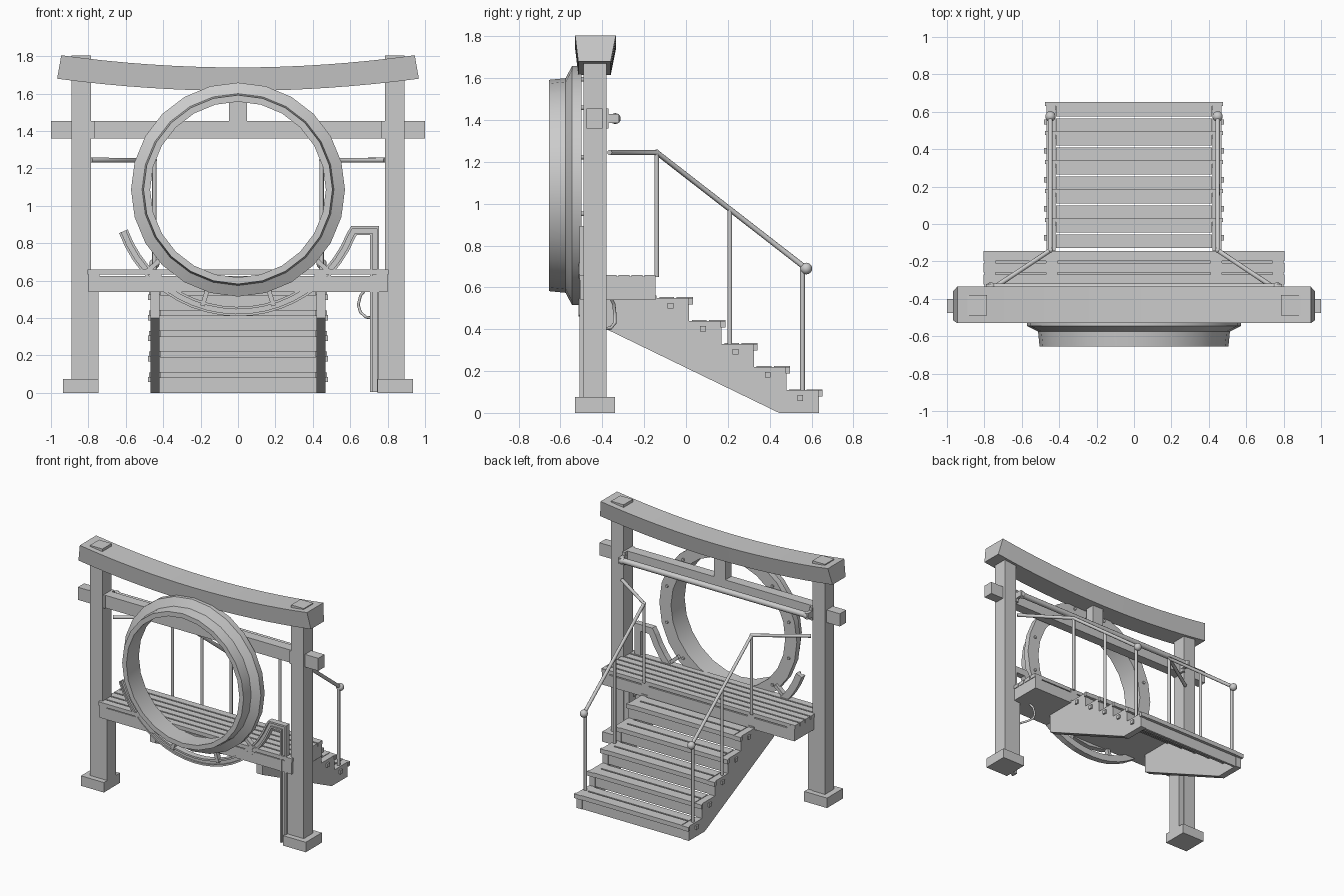
import bpy, bmesh, math
from mathutils import Vector

if "Cube" in bpy.data.objects:
    bpy.data.objects.remove(bpy.data.objects["Cube"])

def finish(name, bm, smooth=False):
    bmesh.ops.recalc_face_normals(bm, faces=bm.faces[:])
    me = bpy.data.meshes.new(name)
    bm.to_mesh(me)
    bm.free()
    ob = bpy.data.objects.new(name, me)
    bpy.context.collection.objects.link(ob)
    if smooth:
        bpy.ops.object.select_all(action='DESELECT')
        ob.select_set(True)
        bpy.context.view_layer.objects.active = ob
        bpy.ops.object.shade_smooth_by_angle(angle=math.radians(29))
    return ob

def loft(name, sections, closed=False, smooth=False):
    bm = bmesh.new()
    rings = [[bm.verts.new(p) for p in s] for s in sections]
    n = len(rings[0])
    for i in range(len(rings) if closed else len(rings) - 1):
        a, b = rings[i], rings[(i + 1) % len(rings)]
        for k in range(n):
            bm.faces.new((a[k], a[(k + 1) % n], b[(k + 1) % n], b[k]))
    if not closed:
        bm.faces.new(rings[0])
        bm.faces.new(rings[-1])
    return finish(name, bm, smooth)

def box(name, x0, x1, y0, y1, z0, z1):
    return loft(name, [[(x0, y0, z), (x1, y0, z), (x1, y1, z), (x0, y1, z)] for z in (z0, z1)])

def rod(name, pts, r, sides=10):
    pts = [Vector(p) for p in pts]
    d = bpy.data.curves.new(name, 'CURVE')
    d.dimensions = '3D'
    sp = d.splines.new('POLY')
    sp.points.add(len(pts) - 1)
    for q, p in zip(sp.points, pts):
        q.co = (*p, 1)
    d.bevel_depth, d.bevel_resolution, d.use_fill_caps = r, max(0, sides // 2 - 2), True
    ob = bpy.data.objects.new(name, d)
    bpy.context.collection.objects.link(ob)
    return ob

def ball(name, p, r):
    bm = bmesh.new()
    bmesh.ops.create_uvsphere(bm, u_segments=14, v_segments=8, radius=r)
    bmesh.ops.translate(bm, verts=bm.verts, vec=p)
    finish(name, bm, True)

def strip(name, path, o0, o1, y0, y1):
    """Rectangular strip along a path in the xz plane, offset sideways from o0 to o1."""
    P = [Vector(p) for p in path]
    secs = []
    for i, p in enumerate(P):
        a = (p - P[i - 1]).normalized() if i else (P[1] - p).normalized()
        b = (P[i + 1] - p).normalized() if i < len(P) - 1 else a
        na, nb = Vector((-a.y, a.x)), Vector((-b.y, b.x))
        m = (na + nb).normalized()
        m = m / max(0.5, m.dot(na))
        u, v = p + m * o0, p + m * o1
        secs.append([(u.x, y0, u.y), (u.x, y1, u.y), (v.x, y1, v.y), (v.x, y0, v.y)])
    loft(name, secs)

def xspan(s, a, b):
    return sorted((s * a, s * b))

# Gate posts with feet
for s in (-1, 1):
    box("gate_post", *xspan(s, .785, .89), -.49, -.38, 0, 1.805)
    box("post_lower_pad", *xspan(s, .745, .79), -.49, -.385, 0, .56)
    box("post_foot", *xspan(s, .745, .935), -.53, -.34, 0, .075)
    box("beam_wedge", *xspan(s, .768, .79), -.485, -.37, 1.36, 1.455)
    box("bar_bracket", *xspan(s, .765, .79), -.39, -.32, 1.385, 1.43)

# Curved top beam, narrower at its underside
secs = []
for i in range(17):
    t = i / 8 - 1
    zt, zb = 1.74 + .065 * t * t, 1.615 + .065 * t * t
    xt, xb = .945 * t, .967 * t
    secs.append([(xb, -.515, zb), (xb, -.36, zb), (xt, -.335, zt), (xt, -.53, zt)])
loft("top_beam", secs, smooth=True)
box("cross_beam", -1, 1, -.475, -.40, 1.36, 1.455)
box("center_strut", -.047, .047, -.475, -.40, 1.45, 1.65)
rod("back_bar", [(-.78, -.338, 1.407), (.78, -.338, 1.407)], .021, 12)
for s in (-1, 1):
    ball("back_bar_end", (s * .765, -.338, 1.407), .026)

# Round portal ring
CZ, N = 1.087, 24
prof = [(.47, -.655), (.505, -.655), (.513, -.575), (.572, -.545), (.572, -.50), (.475, -.50)]
secs = []
for i in range(N):
    a = math.tau * i / N
    secs.append([(r * math.sin(a), y, CZ + r * math.cos(a)) for r, y in prof])
loft("portal_ring", secs, closed=True, smooth=True)
for i in range(12):
    a = math.tau * (i + .5) / 12
    x, z = .525 * math.sin(a), CZ + .525 * math.cos(a)
    rod("ring_bolt", [(x, -.51, z), (x, -.49, z)], .011, 8)

# Cradle channel below the ring, running into a down pipe at the right
path = []
for i in range(21):
    a = math.radians(-70 + 138 * i / 20)
    path.append((.652 * math.sin(a), CZ - .652 * math.cos(a)))
path += [(.62, .868), (.73, .868), (.73, .005)]
for o0, o1, y0, y1 in ((-.025, -.012, -.51, -.465), (.012, .025, -.51, -.465), (-.014, .014, -.497, -.465)):
    strip("cradle_channel", path, o0, o1, y0, y1)
for deg in (-48, -17, 17, 48):
    a = math.radians(deg)
    p = [(r * math.sin(a), CZ - r * math.cos(a)) for r in (.54, .65)]
    strip("ring_bracket", p, -.012, .012, -.515, -.48)
rod("cable_loop", [(.68, -.36, .55), (.655, -.345, .52), (.643, -.34, .47), (.655, -.34, .43),
                   (.685, -.36, .405), (.72, -.44, .40)], .008, 8)

# Deck with long planks
box("deck_frame", -.8, .8, -.505, -.145, .54, .625)
for i in range(6):
    y = -.51 + i * .0625
    box("deck_plank", -.805, .805, y, y + .052, .632, .66)
for x in (-.77, -.44, .44, .77):
    box("deck_batten", x - .03, x + .03, -.505, -.145, .62, .652)

# Staircase
Y0, RUN, RISE, STEPS = .635, .155, .11, 5
outline = [(.445, 0), (Y0, 0)]
for i in range(STEPS):
    y, z = Y0 - i * RUN, (i + 1) * RISE
    outline += [(y, z), (y - RUN, z)]
outline += [(-.14, .56), (-.38, .56), (-.38, .40)]
for s in (-1, 1):
    bm = bmesh.new()
    sides = [[bm.verts.new((s * x, y, z)) for y, z in outline] for x in (.42, .468)]
    for ring in sides:
        bm.faces.new(ring)
    for k in range(len(outline)):
        j = (k + 1) % len(outline)
        bm.faces.new((sides[0][k], sides[0][j], sides[1][j], sides[1][k]))
    finish("stair_stringer", bm)
for i in range(STEPS):
    y, z = Y0 - i * RUN, (i + 1) * RISE
    box("tread_front_plank", -.418, .418, y - .06, y + .018, z - .03, z + .003)
    box("tread_back_plank", -.418, .418, y - .142, y - .072, z - .03, z + .003)
    box("stair_riser", -.425, .425, y - .022, y - .005, z - RISE, z - .025)
    for s in (-1, 1):
        box("tread_end", *xspan(s, .41, .476), y - .005, y + .018, z - .032, z)
        box("stringer_bolt", *xspan(s, .46, .48), y - .103, y - .075, z - .052, z - .024)

# Handrails
for s in (-1, 1):
    x = s * .447
    rod("handrail", [(s * .785, -.365, 1.245), (x, -.14, 1.245), (x, .575, .69)], .013)
    for y, z0, z1 in ((-.14, .65, 1.245), (.21, .32, .97), (.557, .10, .70)):
        rod("rail_post", [(x, y, z0), (x, y, z1)], .0115)
    ball("rail_joint", (x, -.14, 1.245), .014)
    ball("rail_knob", (x, .575, .69), .028)
